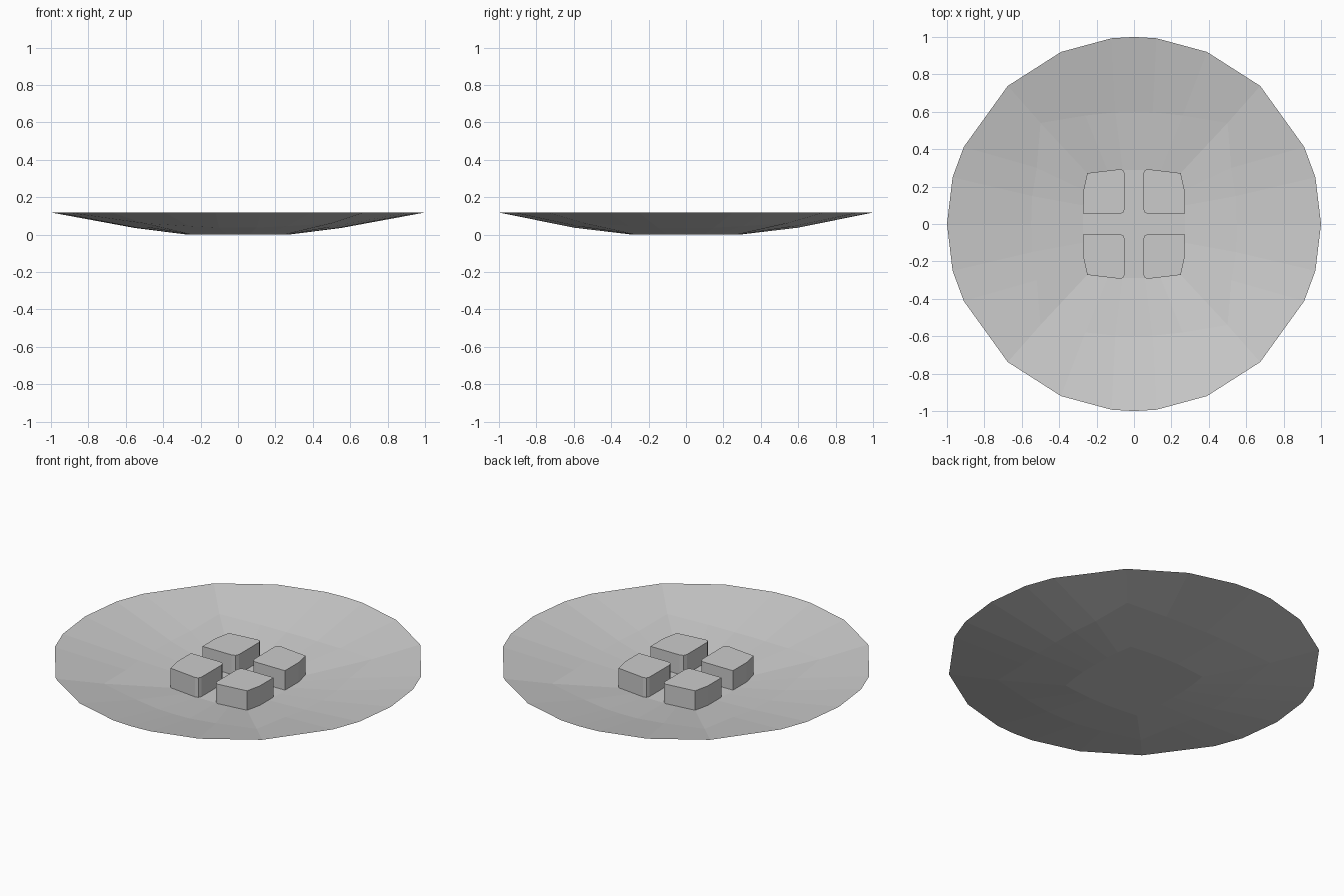
import bpy
import bmesh

cube = bpy.data.objects.get("Cube")
if cube:
    bpy.data.objects.remove(cube, do_unlink=True)

# One plain grey for the whole model
grey = bpy.data.materials.new("plain_grey")
grey.use_nodes = True
colour = (0.6, 0.6, 0.6, 1)
grey.diffuse_color = colour
grey.node_tree.nodes["Principled BSDF"].inputs["Base Color"].default_value = colour


def finish(bm, name):
    mesh = bpy.data.meshes.new(name)
    bm.to_mesh(mesh)
    bm.free()
    mesh.materials.append(grey)
    obj = bpy.data.objects.new(name, mesh)
    bpy.context.collection.objects.link(obj)
    return obj


def full_ring(quarter):
    """Mirror a quarter outline (from +y to +x) into a closed clockwise ring."""
    half = quarter + [(x, -y, z) for x, y, z in quarter[-2::-1]]
    return half + [(-x, y, z) for x, y, z in half[-2:0:-1]]


# Dish: flat squarish floor, folded middle ring and round rim
RIM = 0.118
floor = [(0, .29, 0), (.06, .29, 0), (.14, .284, 0), (.25, .272, 0),
         (.265, .18, 0), (.272, .1, 0), (.272, 0, 0)]
fold = [(0, .6, .037), (.1, .597, .037), (.26, .58, .045), (.5, .54, .06),
        (.52, .3, .045), (.545, .15, .037), (.55, 0, .035)]
rim = [(0, 1, RIM), (.12, .993, RIM), (.39, .92, RIM), (.675, .738, RIM),
       (.91, .412, RIM), (.97, .25, RIM), (1, 0, RIM)]

bm = bmesh.new()
rings = [[bm.verts.new(p) for p in full_ring(q)] for q in (floor, fold, rim)]
bm.faces.new(rings[0][::-1])
for inner, outer in zip(rings, rings[1:]):
    n = len(inner)
    for i in range(n):
        j = (i + 1) % n
        bm.faces.new((inner[i], inner[j], outer[j], outer[i]))
finish(bm, "dish")

# Four raised blocks, separated by a cross-shaped channel
HEIGHT = 0.115
outline = [(.05, .08), (.058, .061), (.078, .053), (.27, .053), (.27, .18),
           (.25, .272), (.075, .293), (.058, .288), (.05, .27)]
for side, sx in (("left", 1), ("right", -1)):
    for end, sy in (("front", -1), ("back", 1)):
        bm = bmesh.new()
        base = bm.faces.new([bm.verts.new((sx * x, sy * y, 0.001)) for x, y in outline])
        top = bmesh.ops.extrude_face_region(bm, geom=[base], use_keep_orig=True)
        moved = [v for v in top["geom"] if isinstance(v, bmesh.types.BMVert)]
        bmesh.ops.translate(bm, verts=moved, vec=(0, 0, HEIGHT))
        bmesh.ops.recalc_face_normals(bm, faces=bm.faces)
        finish(bm, f"{end}_{side}_block")
